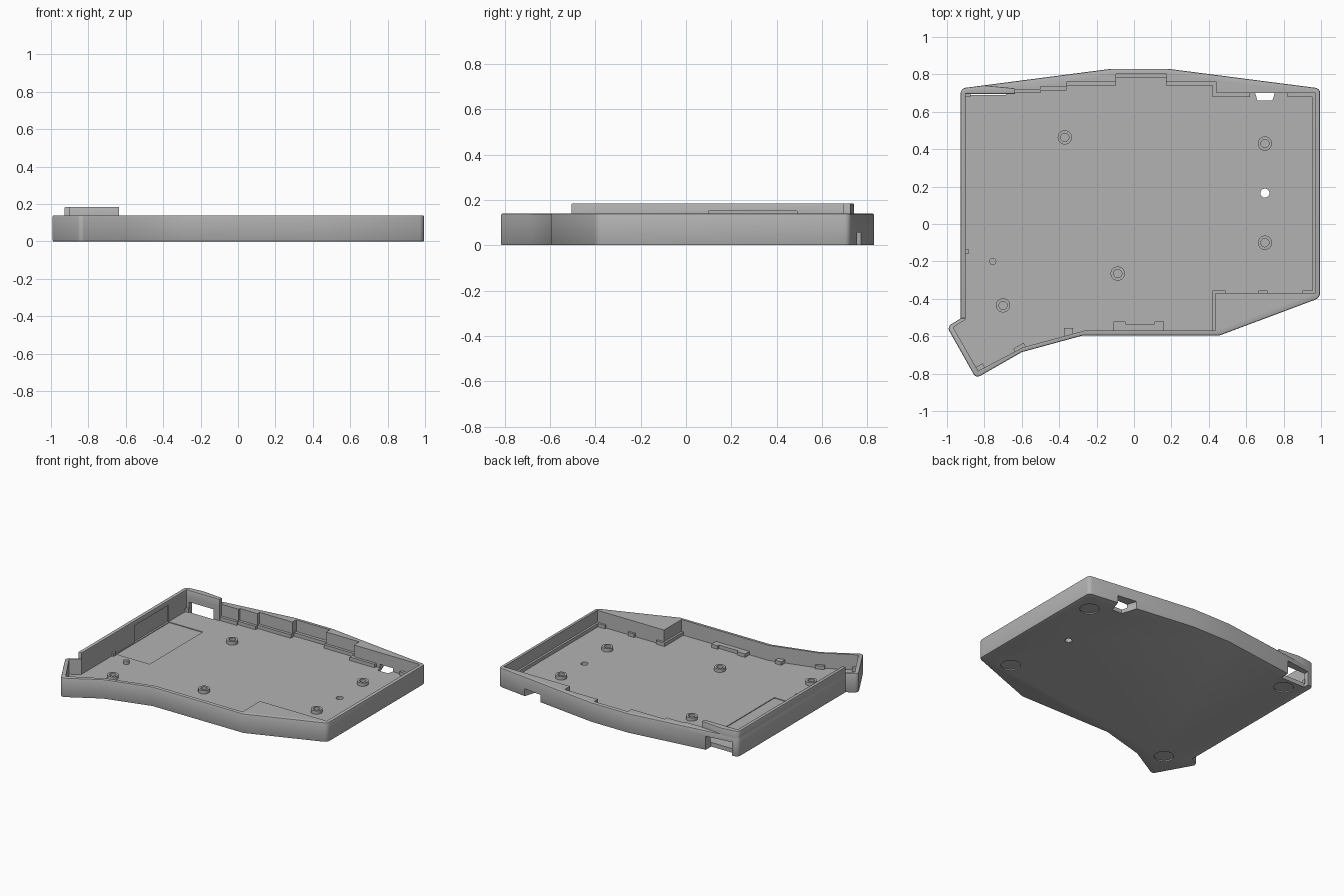
import bpy, bmesh, math
from mathutils import Vector

cube = bpy.data.objects.get("Cube")
if cube:
    bpy.data.objects.remove(cube, do_unlink=True)

grey = bpy.data.materials.new("plain_grey")
grey.use_nodes = True
grey.diffuse_color = (0.45, 0.45, 0.45, 1)
grey.node_tree.nodes["Principled BSDF"].inputs["Base Color"].default_value = grey.diffuse_color

TOP, FLOOR, LEDGE, RIM = 0.14, 0.03, 0.055, 0.185


def prism(name, pts, z0, z1, round_ids=(), radius=0.03, top_bevel=0, bottom_bevel=0):
    """Extrude a plan outline, rounding chosen corners and end edges."""
    bm = bmesh.new()
    low = [bm.verts.new((x, y, z0)) for x, y in pts]
    high = [bm.verts.new((x, y, z1)) for x, y in pts]
    n = len(pts)
    bm.faces.new(low[::-1])
    bm.faces.new(high)
    posts = []
    for i in range(n):
        j = (i + 1) % n
        bm.faces.new((low[i], low[j], high[j], high[i]))
    for i in round_ids:
        posts.append(bm.edges.get((low[i], high[i])))
    bmesh.ops.recalc_face_normals(bm, faces=bm.faces)
    if posts:
        bmesh.ops.bevel(bm, geom=posts, offset=radius, segments=4, profile=0.5, affect='EDGES')
    for z, size in ((z1, top_bevel), (z0, bottom_bevel)):
        if size:
            ring = [e for e in bm.edges if all(abs(v.co.z - z) < 1e-5 for v in e.verts)]
            bmesh.ops.bevel(bm, geom=ring, offset=size, segments=2, profile=0.5, affect='EDGES')
    mesh = bpy.data.meshes.new(name)
    bm.to_mesh(mesh)
    bm.free()
    obj = bpy.data.objects.new(name, mesh)
    bpy.context.collection.objects.link(obj)
    mesh.materials.append(grey)
    return obj


def box(name, x0, y0, x1, y1, z0, z1):
    return prism(name, [(x0, y0), (x1, y0), (x1, y1), (x0, y1)], z0, z1)


def disc(name, x, y, r, z0, z1, sides=32):
    ring = [(x + r * math.cos(2 * math.pi * i / sides), y + r * math.sin(2 * math.pi * i / sides))
            for i in range(sides)]
    return prism(name, ring, z0, z1)


def cut(obj, cutter):
    cutter.hide_render = True
    mod = obj.modifiers.new("cut", 'BOOLEAN')
    mod.operation, mod.solver, mod.object = 'DIFFERENCE', 'EXACT', cutter
    bpy.context.view_layer.objects.active = obj
    bpy.ops.object.modifier_apply(modifier=mod.name)
    bpy.data.objects.remove(cutter, do_unlink=True)


# Outer shell, counter-clockwise from the back left corner
outline = [(-0.927, 0.725), (-0.927, -0.505), (-1.0, -0.55), (-0.845, -0.825), (-0.60, -0.685),
           (-0.27, -0.595), (0.46, -0.595), (0.995, -0.395), (0.995, 0.725), (0.18, 0.83), (-0.12, 0.83)]
tray = prism("tray_shell", outline, 0, TOP, (0, 2, 3, 7, 8), 0.025, 0.008, 0.005)

# Stepped cavity
cavity = [(-0.90, 0.695), (-0.90, -0.51), (-0.967, -0.553), (-0.833, -0.785), (-0.595, -0.66),
          (-0.265, -0.57), (0.435, -0.57), (0.435, -0.37), (0.97, -0.37), (0.97, 0.70), (0.44, 0.70),
          (0.44, 0.76), (0.175, 0.76), (0.175, 0.803), (-0.095, 0.803), (-0.095, 0.76), (-0.36, 0.76),
          (-0.36, 0.735), (-0.50, 0.735), (-0.50, 0.72), (-0.635, 0.72), (-0.635, 0.695)]
cut(tray, prism("cavity_cutter", cavity, FLOOR, 0.3))

# Shallow floor pocket, port openings and floor hole
cut(tray, box("pocket_cutter", -0.895, -0.12, -0.625, 0.49, FLOOR - 0.005, 0.06))
port = [(0.66, 0.66), (0.74, 0.66), (0.79, 0.82), (0.61, 0.82)]
cut(tray, prism("port_cutter", port, -0.02, LEDGE))
cut(tray, box("window_cutter", -0.88, 0.69, -0.685, 0.85, -0.02, 0.10))
cut(tray, disc("hole_cutter", 0.70, 0.165, 0.024, -0.02, 0.06))

# Round foot recesses underneath
for x, y in ((0.86, 0.57), (0.78, -0.33), (-0.78, 0.60), (-0.76, -0.60)):
    cut(tray, disc("foot_cutter", x, y, 0.065, -0.02, 0.008))

# Raised rim round the left and back left walls
rim = [(-0.927, 0.725), (-0.927, -0.505), (-0.90, -0.505), (-0.90, 0.695), (-0.635, 0.695),
       (-0.635, 0.725), (-0.80, 0.741)]
raised = prism("raised_rim", rim, TOP - 0.012, RIM, (0,), 0.025, 0.005)
cut(raised, box("wall_pocket_cutter", -0.908, 0.10, -0.85, 0.49, 0.02, 0.15))
cut(tray, box("wall_pocket_cutter", -0.908, 0.10, -0.85, 0.49, FLOOR, 0.2))

# Ledges and tabs along the foot of the walls
ledges = [(-0.64, 0.70, -0.50, 0.73), (-0.51, 0.715, -0.36, 0.74), (-0.38, 0.74, -0.095, 0.765),
          (-0.11, 0.78, 0.19, 0.808), (0.17, 0.74, 0.44, 0.765), (0.42, 0.68, 0.62, 0.76),
          (0.82, 0.68, 0.96, 0.705), (0.955, -0.375, 0.975, 0.70),
          (0.42, -0.575, 0.44, -0.355), (0.43, -0.375, 0.49, -0.355),
          (0.665, -0.375, 0.715, -0.355), (0.90, -0.375, 0.955, -0.355),
          (-0.375, -0.60, -0.325, -0.555), (-0.11, -0.575, 0.16, -0.535),
          (-0.11, -0.54, -0.045, -0.52), (0.11, -0.54, 0.16, -0.52),
          (-0.905, -0.16, -0.885, -0.135), (-0.905, 0.68, -0.875, 0.70)]
for i, (x0, y0, x1, y1) in enumerate(ledges):
    box(f"wall_ledge_{i + 1}", x0, y0, x1, y1, FLOOR - 0.005, LEDGE)

# Angled tabs in the thumb corner
for i, (x, y) in enumerate(((-0.61, -0.665), (-0.83, -0.775))):
    along = Vector((0.88, 0.48)) * 0.032
    inward = Vector((-0.48, 0.88)) * 0.016
    c = Vector((x, y))
    prism(f"thumb_tab_{i + 1}", [c - along - inward, c + along - inward, c + along + inward,
                                 c - along + inward], FLOOR - 0.005, LEDGE)

# Screw posts with sockets
for i, (x, y) in enumerate(((-0.37, 0.463), (0.70, 0.43), (0.70, -0.10), (-0.087, -0.265), (-0.70, -0.435))):
    post = disc(f"screw_post_{i + 1}", x, y, 0.038, FLOOR - 0.005, 0.055)
    cut(post, disc("socket_cutter", x, y, 0.022, FLOOR, 0.1))
disc("support_pin", -0.755, -0.20, 0.019, FLOOR - 0.005, 0.055)

# Keep hard edges crisp while rounding the curved faces
for obj in list(bpy.context.collection.objects):
    if obj.type == 'MESH' and grey.name in obj.data.materials:
        bpy.ops.object.select_all(action='DESELECT')
        obj.select_set(True)
        bpy.context.view_layer.objects.active = obj
        bpy.ops.object.shade_smooth_by_angle(angle=math.radians(25))
